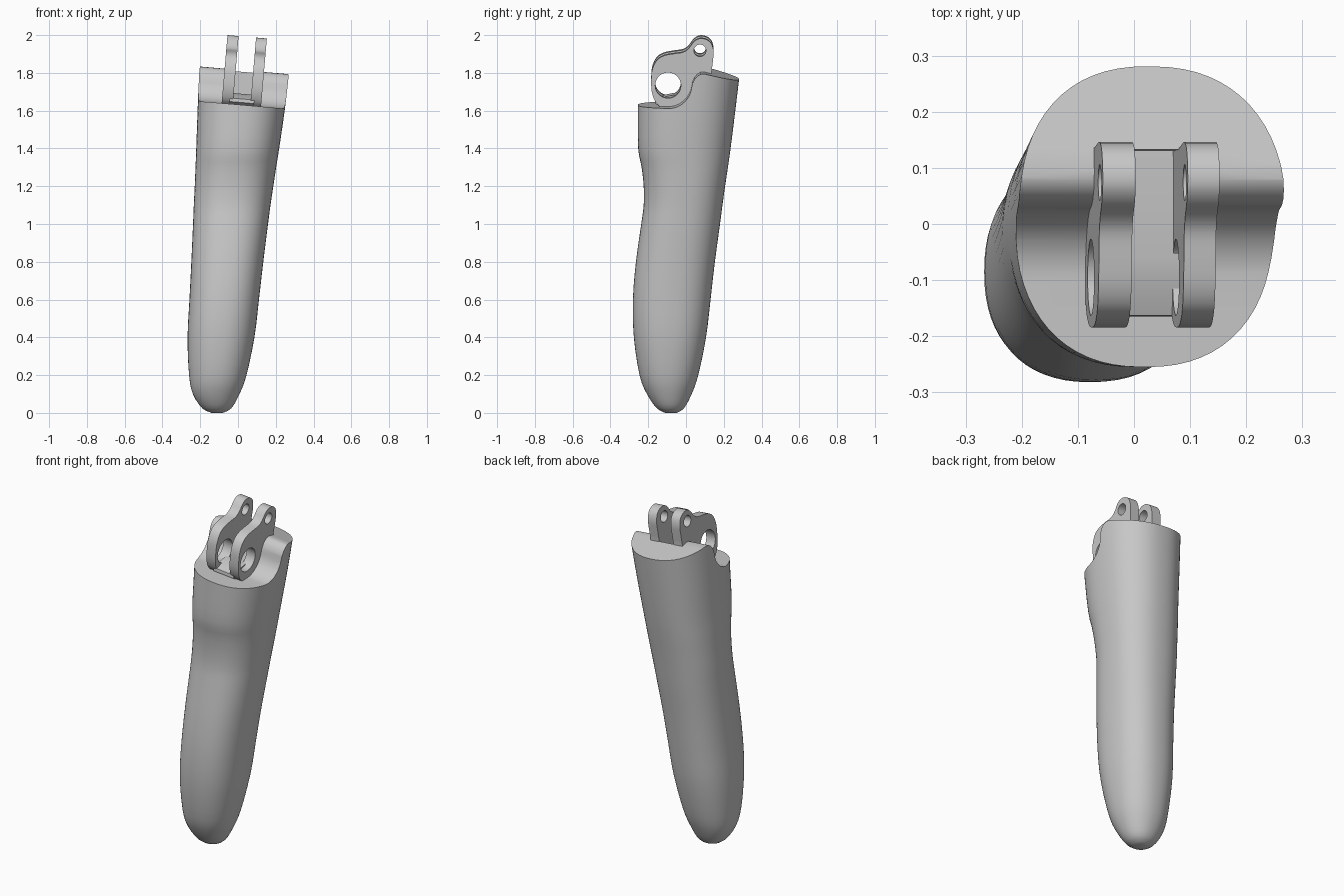
import bpy, bmesh, math
from mathutils import Matrix, Vector

if "Cube" in bpy.data.objects:
    bpy.data.objects.remove(bpy.data.objects["Cube"])

grey = bpy.data.materials.new("mid grey")
grey.diffuse_color = (0.58, 0.58, 0.58, 1)
grey.use_nodes = True
grey.node_tree.nodes["Principled BSDF"].inputs["Base Color"].default_value = grey.diffuse_color

# the hinge end leans about the y axis
PIVOT = Vector((0, 0, 1.7))
TILT = (Matrix.Translation(PIVOT) @ Matrix.Rotation(math.radians(4.9), 4, 'Y')
        @ Matrix.Translation(-PIVOT))


def finish(bm, name):
    bmesh.ops.recalc_face_normals(bm, faces=bm.faces)
    me = bpy.data.meshes.new(name)
    bm.to_mesh(me)
    bm.free()
    me.materials.append(grey)
    ob = bpy.data.objects.new(name, me)
    bpy.context.collection.objects.link(ob)
    return ob


def extrude_profile(name, pts, x0, x1):
    """Side profile in (y, z), extruded along x and tilted."""
    bm = bmesh.new()
    a = [bm.verts.new(TILT @ Vector((x0, y, z))) for y, z in pts]
    b = [bm.verts.new(TILT @ Vector((x1, y, z))) for y, z in pts]
    bm.faces.new(a)
    bm.faces.new(b[::-1])
    for i in range(len(pts)):
        j = (i + 1) % len(pts)
        bm.faces.new((a[i], a[j], b[j], b[i]))
    return finish(bm, name)


def arc(cy, cz, r, a0, a1, n):
    return [(cy + r * math.cos(math.radians(a0 + (a1 - a0) * i / n)),
             cz + r * math.sin(math.radians(a0 + (a1 - a0) * i / n))) for i in range(n + 1)]


def catmull(p, n):
    """Smooth open curve through points of any dimension."""
    out = []
    for i in range(len(p) - 1):
        q = [p[max(i - 1, 0)], p[i], p[i + 1], p[min(i + 2, len(p) - 1)]]
        for k in range(n):
            t = k / n
            out.append(tuple(0.5 * (2 * b + (c - a) * t + (2 * a - 5 * b + 4 * c - d) * t * t
                                    + (3 * b - a - 3 * c + d) * t ** 3)
                             for a, b, c, d in zip(*q)))
    return out + [p[-1]]


def rounded(v, power):
    return math.copysign(abs(v) ** power, v) if abs(v) > 1e-9 else 0.0


def cut(ob, cutter):
    cutter.hide_render = True
    cutter.hide_viewport = True
    m = ob.modifiers.new("cut", 'BOOLEAN')
    m.operation = 'DIFFERENCE'
    m.solver = 'EXACT'
    m.object = cutter


def bake(ob, angle):
    """Apply the cuts and shade smooth with sharp edges kept."""
    for o in bpy.context.selected_objects:
        o.select_set(False)
    bpy.context.view_layer.objects.active = ob
    ob.select_set(True)
    for m in list(ob.modifiers):
        bpy.ops.object.modifier_apply(modifier=m.name)
    bpy.ops.object.shade_smooth_by_angle(angle=math.radians(angle))


# body: lofted, slightly squared oval sections (z, left, right, front, back)
sections = [
    (0.0, -0.14, -0.08, -0.11, -0.05), (0.025, -0.19, -0.035, -0.155, -0.01),
    (0.10, -0.239, 0.008, -0.207, 0.03), (0.20, -0.259, 0.045, -0.246, 0.065),
    (0.40, -0.267, 0.087, -0.276, 0.106), (0.60, -0.257, 0.111, -0.281, 0.130),
    (0.80, -0.247, 0.134, -0.265, 0.153), (1.00, -0.238, 0.159, -0.237, 0.180),
    (1.10, -0.234, 0.172, -0.224, 0.193), (1.20, -0.229, 0.187, -0.224, 0.207),
    (1.30, -0.225, 0.202, -0.235, 0.222), (1.40, -0.221, 0.218, -0.253, 0.236),
    (1.60, -0.214, 0.247, -0.255, 0.261), (1.80, -0.206, 0.271, -0.255, 0.285),
    (1.90, -0.202, 0.281, -0.255, 0.297)]
bm = bmesh.new()
rings = []
N = 64
for z, l, r, f, b in catmull(sections, 3):
    power = 2 / (2.08 + 0.24 * min(z / 0.5, 1))
    ring = []
    for i in range(N):
        a = 2 * math.pi * i / N
        ring.append(bm.verts.new(((l + r) / 2 + (r - l) / 2 * rounded(math.cos(a), power),
                                  (f + b) / 2 + (b - f) / 2 * rounded(math.sin(a), power), z)))
    rings.append(ring)
for lo, hi in zip(rings, rings[1:]):
    for i in range(N):
        j = (i + 1) % N
        bm.faces.new((lo[i], lo[j], hi[j], hi[i]))
bm.faces.new(rings[0])
bm.faces.new(rings[-1])
body = finish(bm, "body")

# top cut: front ledge, round groove, raised back shoulder
top = ([(-0.5, 1.633)] + arc(-0.095, 1.757, 0.125, -90, -8, 12)
       + [(0.034, 1.765), (0.045, 1.788), (0.06, 1.805), (0.078, 1.815), (0.098, 1.816),
          (0.5, 1.712), (0.5, 2.3), (-0.5, 2.3)])
cut(body, extrude_profile("top_cutter", top, -0.6, 0.6))
# slot between the lugs
slot = [(-0.3, 1.69), (0.13, 1.69), (0.14, 2.1), (-0.3, 2.1)]
cut(body, extrude_profile("slot_cutter", slot, -0.05, 0.1))
bake(body, 30)

# two hinge lugs with a large pivot hole and a small pin hole
lug_curve = [(0.136, 1.82), (0.143, 1.88), (0.146, 1.925), (0.135, 1.966), (0.107, 1.989),
             (0.07, 1.993), (0.04, 1.975), (0.015, 1.942), (-0.015, 1.921), (-0.065, 1.913),
             (-0.115, 1.903), (-0.153, 1.88), (-0.177, 1.835), (-0.184, 1.78),
             (-0.181, 1.71), (-0.16, 1.654), (-0.125, 1.625), (-0.095, 1.618)]
lug_profile = catmull(lug_curve, 3) + [(-0.03, 1.61), (0.136, 1.61)]
pivot_hole = extrude_profile("pivot_hole_cutter", arc(-0.095, 1.745, 0.068, 0, 352.5, 47), -0.3, 0.3)
pin_hole = extrude_profile("pin_hole_cutter", arc(0.074, 1.93, 0.032, 0, 348.75, 31), -0.3, 0.3)
for side, x0, x1 in (("left", -0.081, -0.022), ("right", 0.071, 0.128)):
    lug = extrude_profile(side + "_lug", lug_profile, x0, x1)
    cut(lug, pivot_hole)
    cut(lug, pin_hole)
    bake(lug, 35)

# low web joining the lugs at their base
web = [(-0.165, 1.645), (-0.163, 1.664), (-0.13, 1.676), (-0.095, 1.685), (-0.06, 1.691),
       (0.12, 1.691), (0.12, 1.61), (-0.095, 1.618), (-0.13, 1.625)]
bake(extrude_profile("lug_web", web, -0.04, 0.09), 30)
